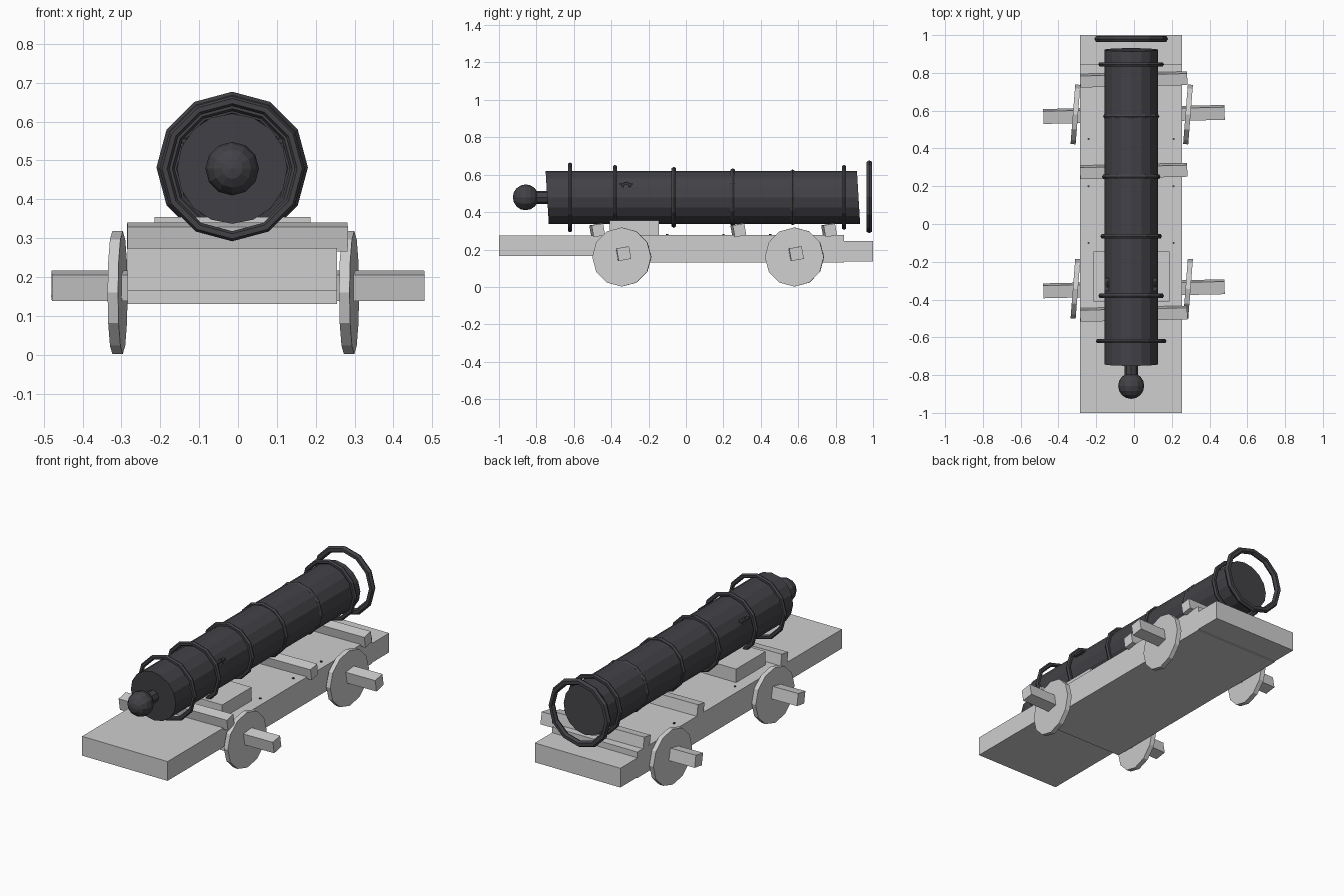
import bpy, bmesh, math
from mathutils import Matrix, Vector

if "Cube" in bpy.data.objects:
    bpy.data.objects.remove(bpy.data.objects["Cube"])


def material(name, rgb):
    m = bpy.data.materials.new(name)
    m.use_nodes = True
    m.diffuse_color = (*rgb, 1)
    m.node_tree.nodes["Principled BSDF"].inputs["Base Color"].default_value = (*rgb, 1)
    return m


WOOD = material("pale grey wood", (0.62, 0.62, 0.62))
IRON = material("dark iron", (0.055, 0.054, 0.062))
AXIS_X, AXIS_Z = -0.015, 0.479      # barrel axis


def finish(name, bm, mat):
    bmesh.ops.recalc_face_normals(bm, faces=bm.faces)
    mesh = bpy.data.meshes.new(name)
    bm.to_mesh(mesh)
    bm.free()
    mesh.materials.append(mat)
    ob = bpy.data.objects.new(name, mesh)
    bpy.context.collection.objects.link(ob)
    return ob


def box(name, low, high, tilt=0, yaw=0, mat=WOOD):
    """Box between two corners, rolled about x and turned about z."""
    low, high = Vector(low), Vector(high)
    bm = bmesh.new()
    bmesh.ops.create_cube(bm, size=1, matrix=Matrix.Translation((low + high) / 2)
                          @ Matrix.Rotation(math.radians(yaw), 4, 'Z')
                          @ Matrix.Rotation(math.radians(tilt), 4, 'X')
                          @ Matrix.Diagonal((*(high - low), 1)))
    return finish(name, bm, mat)


def rod(name, centre, radius, length, sides, axis, mat, yaw=0):
    """Prism along the x, y or z axis."""
    turn = {'X': Matrix.Rotation(math.pi / 2, 4, 'Y'),
            'Y': Matrix.Rotation(math.pi / 2, 4, 'X'), 'Z': Matrix()}[axis]
    bm = bmesh.new()
    bmesh.ops.create_cone(bm, cap_ends=True, segments=sides, radius1=radius,
                          radius2=radius, depth=length,
                          matrix=Matrix.Translation(centre)
                          @ Matrix.Rotation(math.radians(yaw), 4, 'Z') @ turn)
    return finish(name, bm, mat)


def ring(name, centre, radius, tube, sides=12, axis='Y'):
    """Faceted hoop around the given axis; radius is the outer one."""
    bm = bmesh.new()
    loops = []
    for i in range(sides):
        a = 2 * math.pi * i / sides
        loop = []
        for j in range(6):
            b = 2 * math.pi * j / 6
            r, w = radius - tube + tube * math.cos(b), tube * math.sin(b)
            u, v = r * math.cos(a), r * math.sin(a)
            p = (u, w, v) if axis == 'Y' else (w, u, v)
            loop.append(bm.verts.new(Vector(centre) + Vector(p)))
        loops.append(loop)
    for i in range(sides):
        p, q = loops[i], loops[(i + 1) % sides]
        for j in range(6):
            k = (j + 1) % 6
            bm.faces.new((p[j], q[j], q[k], p[k]))
    return finish(name, bm, IRON)


# Bed of three planks
box("front_plank", (-0.285, -1, 0.165), (0.255, -0.46, 0.275))
box("main_plank", (-0.285, -0.47, 0.13), (0.255, 0.845, 0.278))
box("rear_plank", (-0.285, 0.84, 0.135), (0.255, 1, 0.245))

# Crossbars and barrel rest
for label, y in (("front", -0.475), ("middle", 0.28), ("rear", 0.765)):
    box(label + "_crossbar", (-0.285, y - 0.031, 0.271), (0.282, y + 0.031, 0.335), 10, 1.3)
box("barrel_rest", (-0.215, -0.41, 0.27), (0.187, -0.145, 0.355))

# Wheels and axles
for label, y in (("front", -0.343), ("rear", 0.58)):
    box(label + "_axle", (-0.48, y - 0.034, 0.144), (0.48, y + 0.034, 0.212), 10, 1.3)
    for side, x in (("right", -0.31), ("left", 0.286)):
        rod(f"{label}_{side}_wheel", (x, y, 0.16), 0.158, 0.027, 12, 'X', WOOD, -4.5)

# Nail heads along the bed edges
for x in (-0.24, 0.21):
    for y in (-0.1, 0.2, 0.45):
        rod("nail", (x, y, 0.28), 0.006, 0.008, 6, 'Z', IRON)

# Barrel with slightly slanted ends
barrel = rod("barrel", (AXIS_X, 0.09, AXIS_Z), 0.142, 1.665, 16, 'Y', IRON)
for v in barrel.data.vertices:
    v.co.y -= 0.06 * (v.co.z - AXIS_Z)

# Neck and knob
rod("knob_neck", (AXIS_X, -0.77, AXIS_Z), 0.035, 0.1, 8, 'Y', IRON)
bm = bmesh.new()
bmesh.ops.create_uvsphere(bm, u_segments=12, v_segments=8, radius=0.069,
                          matrix=Matrix.Translation((AXIS_X, -0.857, AXIS_Z))
                          @ Matrix.Rotation(math.pi / 2, 4, 'X'))
finish("knob", bm, IRON)

# Hoops around the barrel, and the loose muzzle hoop
for y, r in ((-0.62, 0.187), (-0.38, 0.174), (-0.065, 0.163), (0.25, 0.155),
             (0.57, 0.149), (0.845, 0.174)):
    ring("barrel_hoop", (AXIS_X, y, AXIS_Z), r, 0.013)
ring("muzzle_hoop", (AXIS_X, 0.98, AXIS_Z + 0.003), 0.195, 0.018)

# Small lifting loops on both flanks
for s in (-1, 1):
    x = AXIS_X + s * 0.126
    ring("lifting_loop", (x, -0.32, 0.535), 0.028, 0.007, 8, 'X')
    box("loop_plate", (x - 0.015, -0.355, 0.545), (x + 0.012, -0.285, 0.555), mat=IRON)
